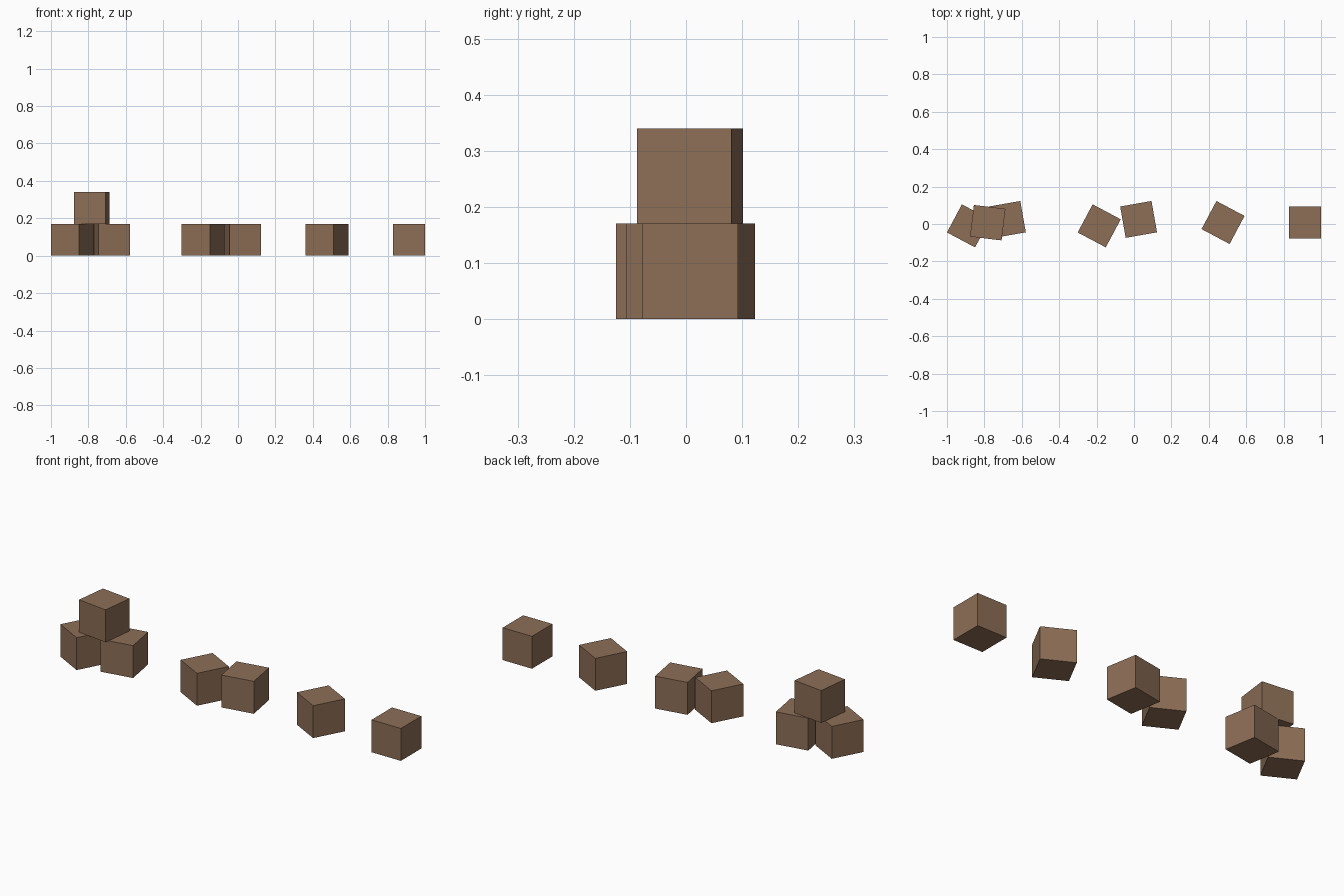
import bpy
from math import radians

if "Cube" in bpy.data.objects:
    bpy.data.objects.remove(bpy.data.objects["Cube"])

SIZE = 0.17

# Single flat brown for every block
brown = bpy.data.materials.new("wood_brown")
brown.diffuse_color = (0.265, 0.156, 0.093, 1)
brown.use_nodes = True
brown.node_tree.nodes["Principled BSDF"].inputs["Base Color"].default_value = brown.diffuse_color

# name: x, y, level in the stack, yaw in degrees
blocks = {
    "stack_left_block": (-0.885, -0.010, 0, -28),
    "stack_right_block": (-0.677, 0.0245, 0, 10),
    "stack_top_block": (-0.782, 0.007, 1, -7),
    "pair_left_block": (-0.186, -0.010, 0, -28),
    "pair_right_block": (0.0245, 0.0245, 0, 10),
    "turned_single_block": (0.476, 0.008, 0, -28),
    "straight_single_block": (0.915, 0.0075, 0, 0),
}

for name, (x, y, level, yaw) in blocks.items():
    bpy.ops.mesh.primitive_cube_add(
        size=SIZE,
        location=(x, y, SIZE * (level + 0.5)),
        rotation=(0, 0, radians(yaw)),
    )
    block = bpy.context.object
    block.name = name
    block.data.materials.append(brown)
